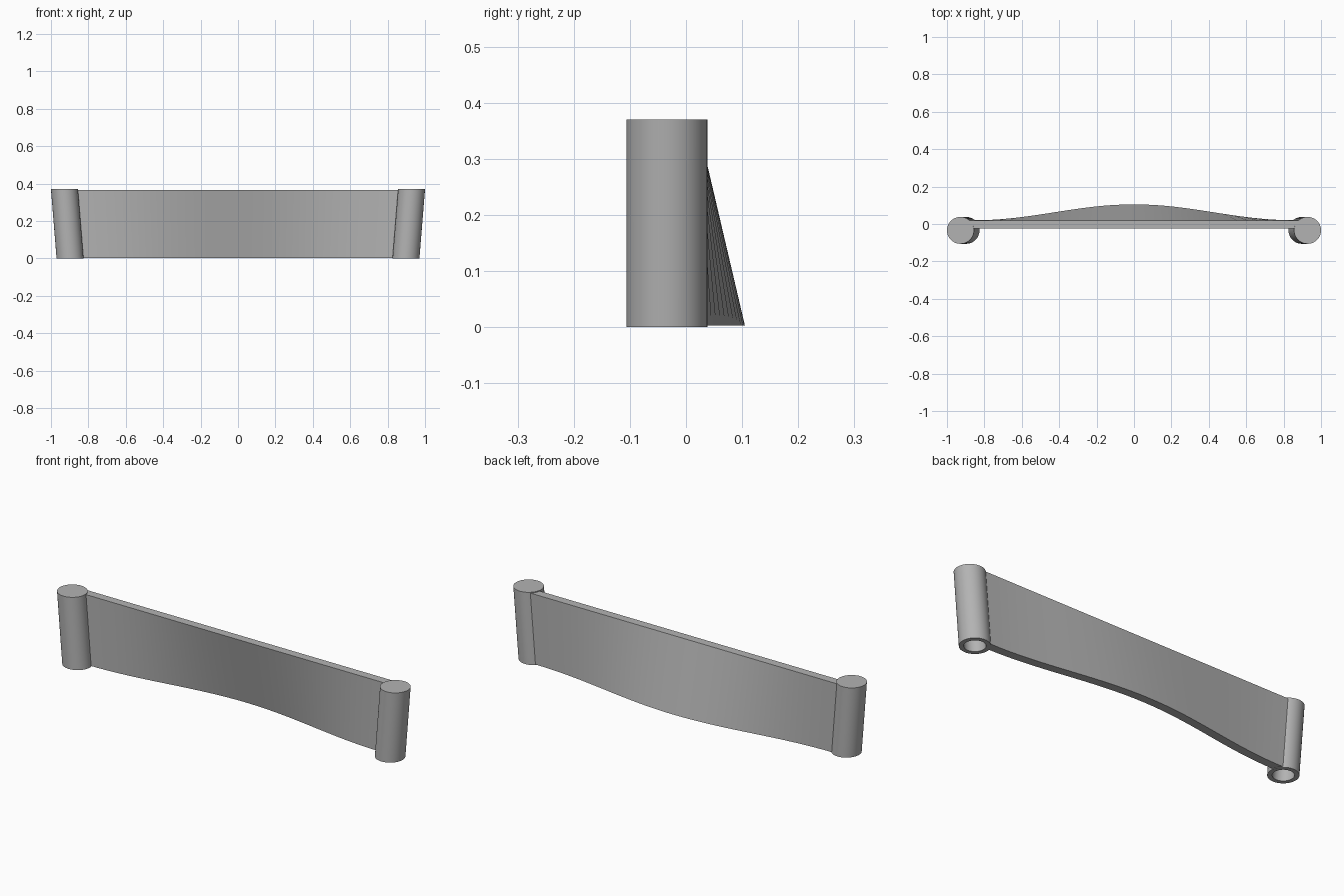
import bpy, bmesh, math

cube = bpy.data.objects.get("Cube")
if cube:
    bpy.data.objects.remove(cube, do_unlink=True)

grey = bpy.data.materials.new("mid grey")
grey.use_nodes = True
GREY = (0.45, 0.45, 0.45, 1)
grey.diffuse_color = GREY
grey.node_tree.nodes["Principled BSDF"].inputs["Base Color"].default_value = GREY

HEIGHT = 0.37
POST_Y = -0.034
SEGMENTS = 48


def post_x(z):
    """Distance of the leaning post axis from the middle at height z."""
    return 0.898 + 0.03 * z / HEIGHT


def finish(bm, name):
    bmesh.ops.recalc_face_normals(bm, faces=bm.faces)
    mesh = bpy.data.meshes.new(name)
    bm.to_mesh(mesh)
    bm.free()
    obj = bpy.data.objects.new(name, mesh)
    bpy.context.collection.objects.link(obj)
    mesh.materials.append(grey)
    bpy.ops.object.select_all(action='DESELECT')
    obj.select_set(True)
    bpy.context.view_layer.objects.active = obj
    bpy.ops.object.shade_smooth_by_angle(angle=math.radians(30))


def bridge(bm, a, b, closed=True):
    count = len(a)
    for i in range(count if closed else count - 1):
        j = (i + 1) % count
        bm.faces.new((a[i], a[j], b[j], b[i]))


# Leaning posts, closed on top and hollow from below
def build_post(side, name):
    bm = bmesh.new()
    rings = []
    for radius, z in ((0.072, HEIGHT), (0.072, 0), (0.05, 0), (0.05, 0.34)):
        angles = [2 * math.pi * i / SEGMENTS for i in range(SEGMENTS)]
        rings.append([bm.verts.new((side * post_x(z) + radius * math.cos(a),
                                    POST_Y + radius * math.sin(a), z)) for a in angles])
    for a, b in zip(rings, rings[1:]):
        bridge(bm, a, b)
    bm.faces.new(rings[0])
    bm.faces.new(rings[-1])
    finish(bm, name)


build_post(1, "left_post")
build_post(-1, "right_post")

# Panel: straight top edge, bottom edge bowed to the back
STEPS = 32
LOW, HIGH = 0.003, 0.366
bm = bmesh.new()
sections = []
for i in range(STEPS + 1):
    t = 2 * i / STEPS - 1
    bow = 0.085 * math.cos(math.pi * t / 2) ** 2
    section = []
    for y, inset, z in ((-0.024, 0.056, LOW), (0.02, 0.046, LOW),
                        (0.02, 0.046, HIGH), (-0.024, 0.056, HIGH)):
        shift = bow if z == LOW else 0
        section.append(bm.verts.new((t * (post_x(z) - inset), y + shift, z)))
    sections.append(section)
for a, b in zip(sections, sections[1:]):
    bridge(bm, a, b)
bm.faces.new(sections[0])
bm.faces.new(sections[-1])
finish(bm, "curved_panel")
